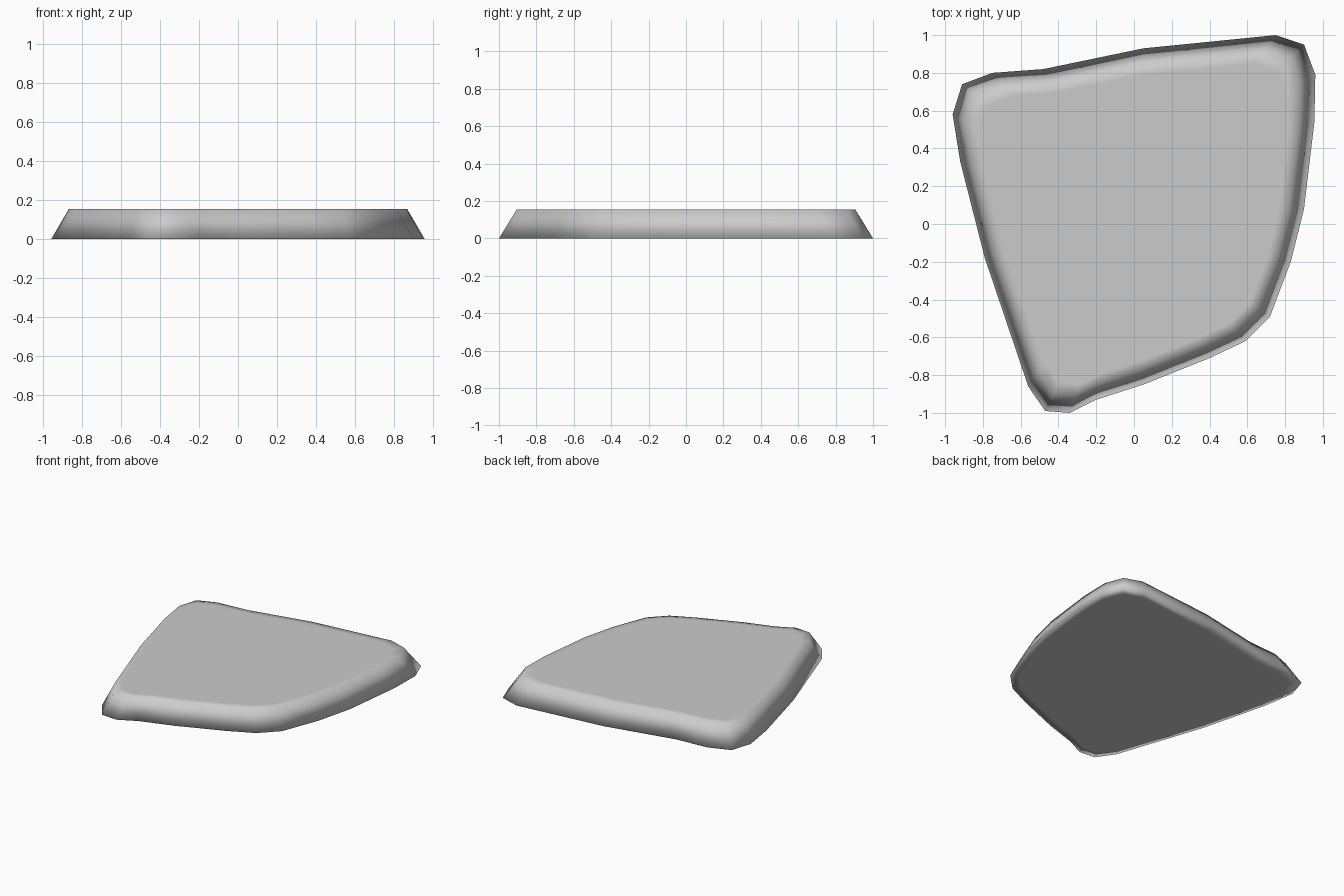
import bpy, bmesh

if "Cube" in bpy.data.objects:
    bpy.data.objects.remove(bpy.data.objects["Cube"])

# Ground outline of the slab, clockwise seen from above
outline = [
    (-0.96, 0.58), (-0.91, 0.74), (-0.75, 0.80), (-0.48, 0.82), (0.05, 0.93),
    (0.75, 1.00), (0.90, 0.95), (0.96, 0.79), (0.955, 0.54), (0.90, 0.08),
    (0.83, -0.20), (0.72, -0.49), (0.59, -0.62), (0.40, -0.71), (0.05, -0.85),
    (-0.20, -0.93), (-0.34, -1.00), (-0.47, -0.99), (-0.56, -0.86),
    (-0.79, -0.18), (-0.92, 0.33),
]
HEIGHT = 0.155

# Rings as (scale, z): flat underside border, sloped side, flat top border
rings = [(0.93, 0.0), (1.0, 0.0), (0.905, HEIGHT), (0.85, HEIGHT)]

bm = bmesh.new()
loops = [[bm.verts.new((x * s, y * s, z)) for x, y in outline] for s, z in rings]
n = len(outline)
for a, b in zip(loops, loops[1:]):
    for i in range(n):
        j = (i + 1) % n
        bm.faces.new((a[i], a[j], b[j], b[i]))

# Flat caps
bm.faces.new(loops[0])
bm.faces.new(loops[-1])
bmesh.ops.recalc_face_normals(bm, faces=bm.faces)
for f in bm.faces:
    f.smooth = True

# Stone slab with softly shaded rim
mesh = bpy.data.meshes.new("stone_slab")
bm.to_mesh(mesh)
bm.free()
slab = bpy.data.objects.new("stone_slab", mesh)
bpy.context.collection.objects.link(slab)
